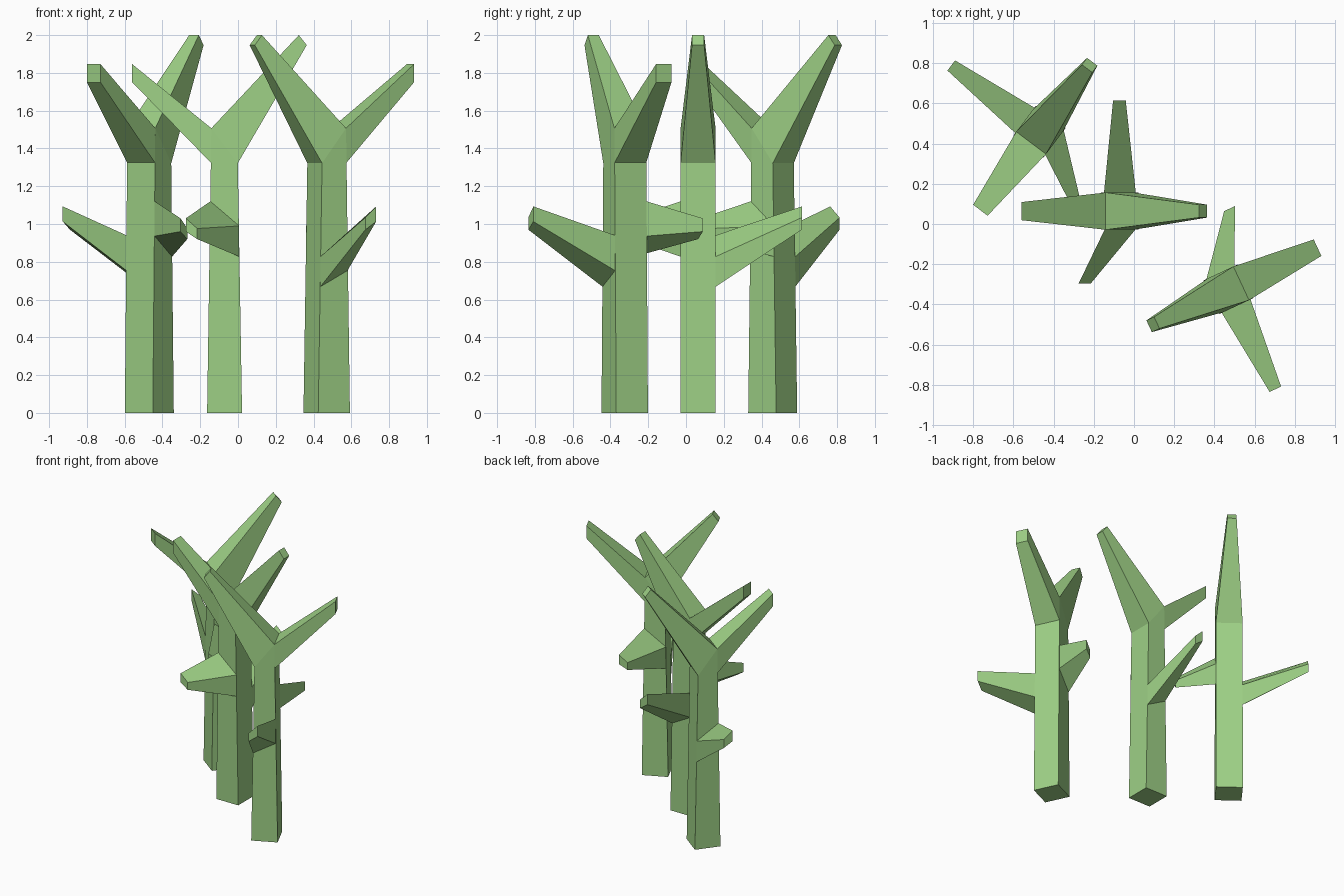
import bpy, bmesh
from math import radians

if "Cube" in bpy.data.objects:
    bpy.data.objects.remove(bpy.data.objects["Cube"])

green = bpy.data.materials.new("leaf green")
green.diffuse_color = (0.34, 0.63, 0.235, 1)
green.use_nodes = True
green.node_tree.nodes["Principled BSDF"].inputs["Base Color"].default_value = green.diffuse_color


def limb(bm, base, tip, cap_base=False):
    """Tapered four-sided limb between two quad rings, open where it joins."""
    a = [bm.verts.new(p) for p in base]
    b = [bm.verts.new(p) for p in tip]
    for i in range(4):
        j = (i + 1) % 4
        bm.faces.new((a[i], a[j], b[j], b[i]))
    bm.faces.new(b)
    if cap_base:
        bm.faces.new(a[::-1])


def fork_ring(lo, hi, half):
    """Quad spanning two (x, z) points across the tree's depth."""
    return [(lo[0], -half, lo[1]), (lo[0], half, lo[1]),
            (hi[0], half, hi[1]), (hi[0], -half, hi[1])]


def side_ring(y, x0, z0, x1, z1):
    """Skewed quad at depth y; z0 and z1 are (bottom, top) at x0 and x1."""
    return [(x0, y, z0[0]), (x1, y, z1[0]), (x1, y, z1[1]), (x0, y, z0[1])]


def width(z):
    return 0.0925 - 0.0225 * z / 1.325


bm = bmesh.new()
W, D = 0.0925, 0.0925
left, right, crotch = (-0.07, 1.322), (0.07, 1.322), (-0.07, 1.507)

# trunk, with a slanted top that carries the fork
limb(bm, fork_ring((-W, 0), (W, 0), D), fork_ring(crotch, right, D), True)
# tall and short fork branches
limb(bm, fork_ring(crotch, right, D), fork_ring((0.393, 2.0), (0.435, 1.947), 0.032))
limb(bm, fork_ring(left, crotch, D), fork_ring((-0.489, 1.75), (-0.489, 1.846), 0.045))
# long side branch at the back
limb(bm, side_ring(D, -width(0.85), (0.753, 0.94), width(0.75), (0.668, 0.827)),
     side_ring(0.549, -0.033, (1.013, 1.093), 0.03, (0.97, 1.034)))
# short side branch at the front
limb(bm, side_ring(-D, -width(1.02), (0.936, 1.12), width(0.9), (0.827, 0.99)),
     side_ring(-0.361, -0.205, (0.96, 1.03), -0.145, (0.92, 0.976)))

bmesh.ops.remove_doubles(bm, verts=bm.verts, dist=0.0005)
bmesh.ops.recalc_face_normals(bm, faces=bm.faces)
mesh = bpy.data.meshes.new("branched_stalk")
bm.to_mesh(mesh)
bm.free()
mesh.materials.append(green)

# three turned copies of the same stalk
for name, x, y, turn in (("middle_stalk", -0.071, 0.064, 0),
                         ("right_stalk", 0.4695, -0.3245, 205),
                         ("left_stalk", -0.4695, 0.459, 53)):
    ob = bpy.data.objects.new(name, mesh)
    ob.location = (x, y, 0)
    ob.rotation_euler.z = radians(turn)
    bpy.context.collection.objects.link(ob)
